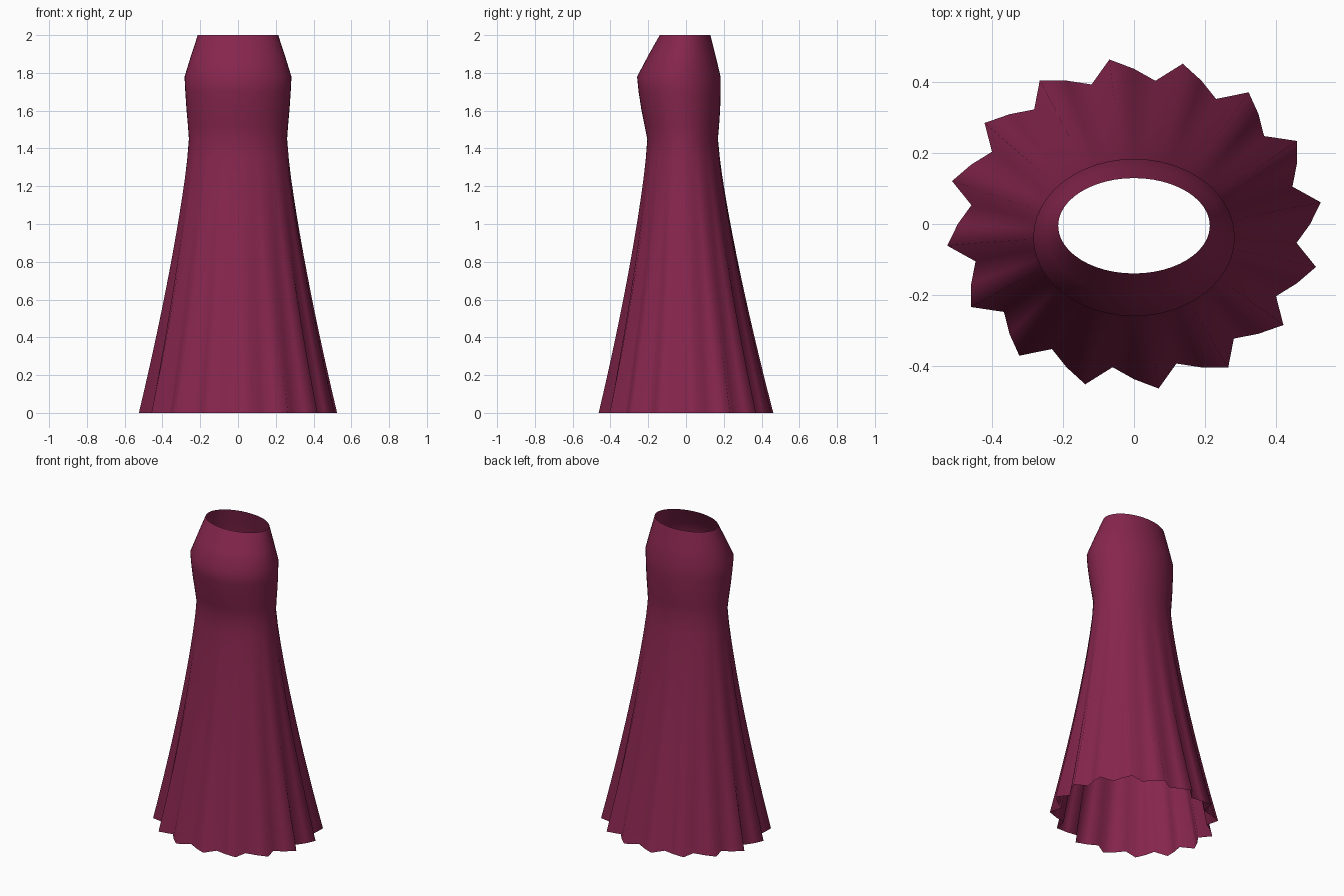
import bpy, bmesh, math

if "Cube" in bpy.data.objects:
    bpy.data.objects.remove(bpy.data.objects["Cube"])

SEGS, PLEATS = 48, 16

wine = bpy.data.materials.new("wine red cloth")
wine.diffuse_color = (0.24, 0.019, 0.075, 1)
wine.use_nodes = True
wine.node_tree.nodes["Principled BSDF"].inputs["Base Color"].default_value = wine.diffuse_color

# Cross-sections: height, half width, half depth, y centre, pleat depth
rings = []
HIPS = 14
for i in range(HIPS + 1):                      # flared, pleated skirt
    s = 1 - i / HIPS
    f = s ** 1.25
    rings.append((1.45 * (1 - s), 0.26 + 0.235 * f, 0.187 + 0.249 * f,
                  -0.018 * (1 - s), 0.08 * s))
rings += [                                     # bodice, bust and neckline
    (1.52, 0.265, 0.197, -0.022, 0),
    (1.61, 0.273, 0.209, -0.028, 0),
    (1.70, 0.279, 0.217, -0.034, 0),
    (1.78, 0.283, 0.221, -0.038, 0),
    (1.89, 0.249, 0.179, -0.022, 0),
    (2.00, 0.213, 0.134, -0.005, 0),
]

# Loft the open shell
bm = bmesh.new()
loops = []
for z, a, b, cy, pleat in rings:
    loop = []
    for k in range(SEGS):
        t = 2 * math.pi * k / SEGS
        r = 1 + pleat * math.sin(PLEATS * t)
        loop.append(bm.verts.new((a * r * math.cos(t), cy + b * r * math.sin(t), z)))
    loops.append(loop)
for lo, hi in zip(loops, loops[1:]):
    for k in range(SEGS):
        n = (k + 1) % SEGS
        bm.faces.new((lo[k], lo[n], hi[n], hi[k])).smooth = True

mesh = bpy.data.meshes.new("gown")
bm.to_mesh(mesh)
bm.free()
mesh.materials.append(wine)
gown = bpy.data.objects.new("gown", mesh)
bpy.context.collection.objects.link(gown)
